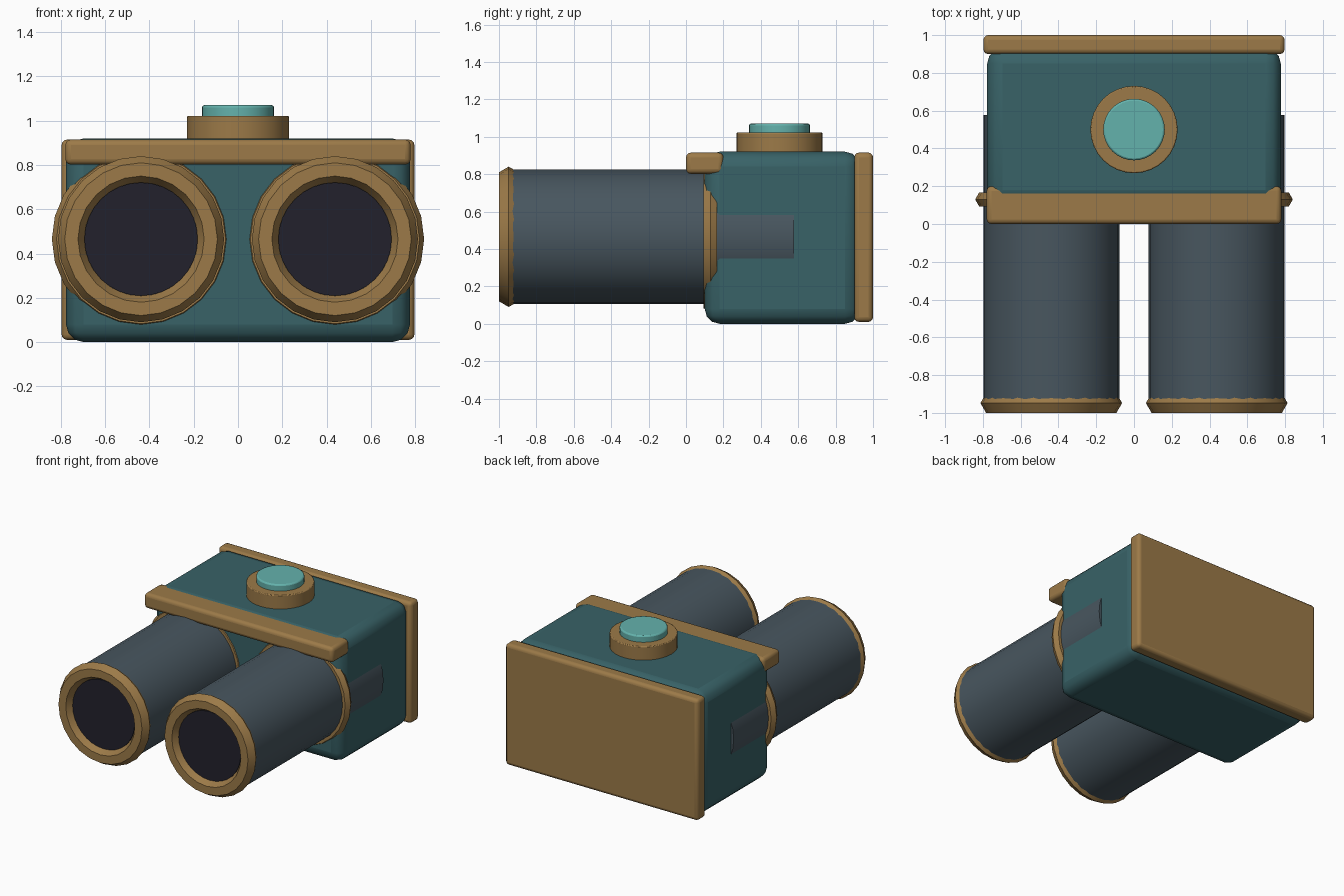
import bpy, math

if "Cube" in bpy.data.objects:
    bpy.data.objects.remove(bpy.data.objects["Cube"])

def material(name, rgb):
    m = bpy.data.materials.new(name)
    lin = [((c / 255 + 0.055) / 1.055) ** 2.4 for c in rgb]
    m.diffuse_color = (*lin, 1)
    m.use_nodes = True
    m.node_tree.nodes["Principled BSDF"].inputs["Base Color"].default_value = m.diffuse_color
    return m

TEAL = material("teal", (56, 98, 103))
BRASS = material("brass", (156, 122, 72))
SLATE = material("slate", (72, 86, 95))
GLASS = material("dark_glass", (34, 33, 44))
MINT = material("mint", (100, 178, 172))

def finish(name, mat, bevel=0, segments=3):
    o = bpy.context.object
    o.name = name
    o.data.materials.append(mat)
    if bevel:
        b = o.modifiers.new("bevel", 'BEVEL')
        b.width, b.segments, b.limit_method = bevel, segments, 'ANGLE'
    bpy.ops.object.shade_smooth_by_angle(angle=math.radians(35))
    return o

def box(name, lo, hi, mat, bevel):
    bpy.ops.mesh.primitive_cube_add(size=1, location=[(a + b) / 2 for a, b in zip(lo, hi)])
    bpy.context.object.scale = [b - a for a, b in zip(lo, hi)]
    bpy.ops.object.transform_apply(location=False, rotation=False, scale=True)
    return finish(name, mat, bevel)

def tube(name, x, z, r, y0, y1, mat):
    # cylinder lying along y
    bpy.ops.mesh.primitive_cylinder_add(vertices=32, radius=r, depth=y1 - y0,
        location=(x, (y0 + y1) / 2, z), rotation=(math.pi / 2, 0, 0))
    return finish(name, mat)

def ring(name, x, y, z, major, minor, mat):
    bpy.ops.mesh.primitive_torus_add(major_radius=major, minor_radius=minor,
        major_segments=24, minor_segments=6,
        location=(x, y, z), rotation=(math.pi / 2, 0, 0))
    o = finish(name, mat)
    bpy.ops.object.shade_smooth()
    return o

def disc(name, r, z0, z1, mat, bevel):
    bpy.ops.mesh.primitive_cylinder_add(vertices=32, radius=r, depth=z1 - z0,
        location=(0, 0.5, (z0 + z1) / 2))
    return finish(name, mat, bevel, 2)

# Housing with back plate and front brow bar
box("body", (-0.777, 0.1, 0), (0.777, 0.93, 0.92), TEAL, 0.08)
box("back_plate", (-0.797, 0.9, 0.01), (0.797, 1.0, 0.915), BRASS, 0.025)
box("brow_bar", (-0.78, 0, 0.802), (0.78, 0.2, 0.915), BRASS, 0.025)

# Barrels with collars, rims and lenses
for side, x in (("left", -0.438), ("right", 0.438)):
    tube(side + "_barrel", x, 0.465, 0.36, -0.95, 0.577, SLATE)
    ring(side + "_rear_collar", x, 0.13, 0.465, 0.361, 0.042, BRASS)
    ring(side + "_front_rim", x, -0.948, 0.465, 0.315, 0.06, BRASS)
    tube(side + "_lens", x, 0.465, 0.256, -0.96, -0.94, GLASS)

# Top button
disc("button_base", 0.231, 0.88, 1.022, BRASS, 0.006)
disc("button", 0.163, 1.0, 1.07, MINT, 0.01)
